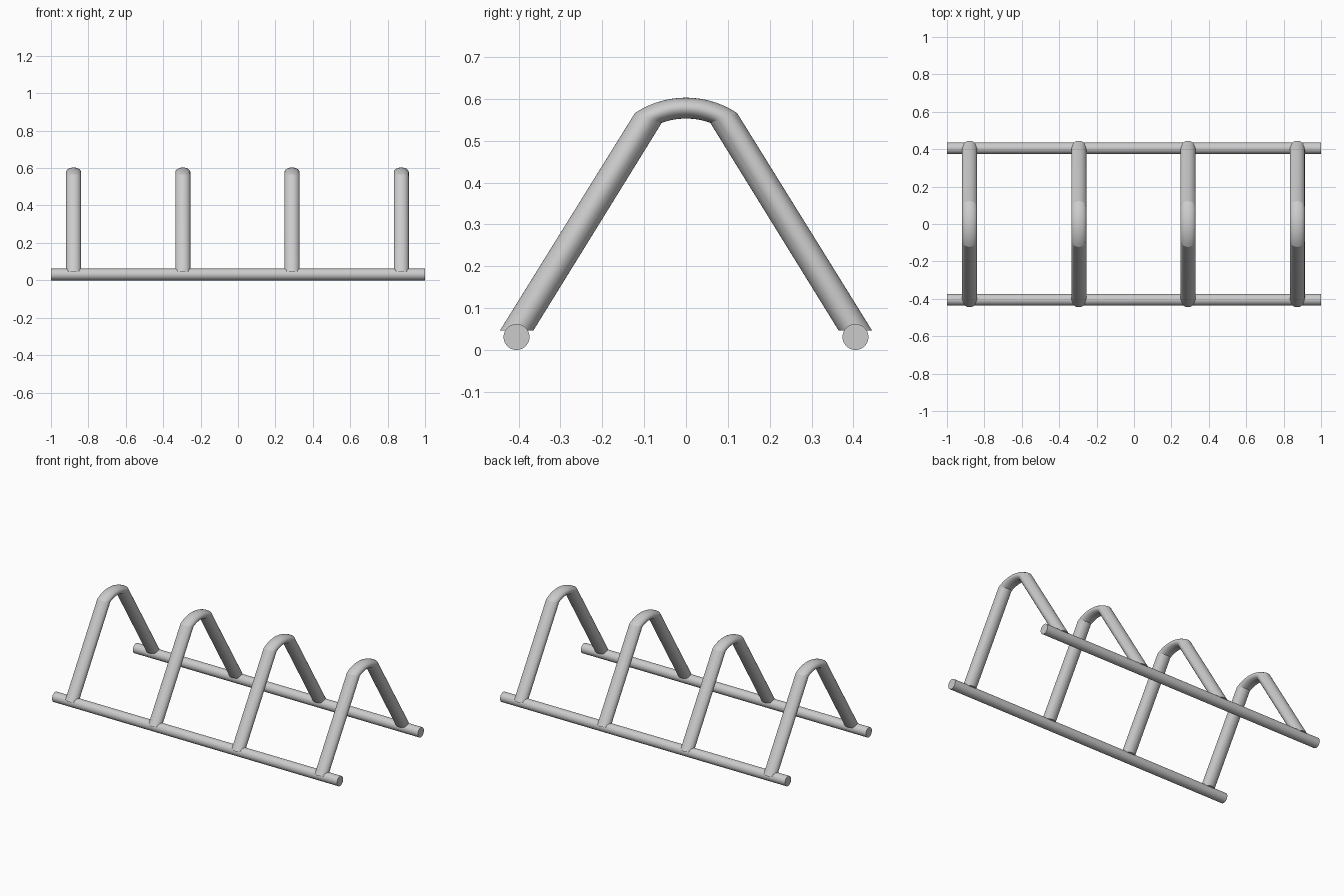
import bpy, bmesh, math
from mathutils import Vector

if "Cube" in bpy.data.objects:
    bpy.data.objects.remove(bpy.data.objects["Cube"])

SEG = 40


def tube(name, sections, origin=(0, 0, 0)):
    """Loft a capped tube through (centre, half axis u, half axis v) sections."""
    bm = bmesh.new()
    rings = []
    for c, u, v in sections:
        angles = [2 * math.pi * i / SEG for i in range(SEG)]
        rings.append([bm.verts.new(c + u * math.cos(a) + v * math.sin(a)) for a in angles])
    for a, b in zip(rings, rings[1:]):
        for i in range(SEG):
            j = (i + 1) % SEG
            bm.faces.new((a[i], a[j], b[j], b[i]))
    bm.faces.new(rings[0])
    bm.faces.new(rings[-1])
    bmesh.ops.recalc_face_normals(bm, faces=bm.faces)
    mesh = bpy.data.meshes.new(name)
    bm.to_mesh(mesh)
    bm.free()
    obj = bpy.data.objects.new(name, mesh)
    obj.location = origin
    bpy.context.collection.objects.link(obj)
    bpy.ops.object.select_all(action='DESELECT')
    obj.select_set(True)
    bpy.context.view_layer.objects.active = obj
    bpy.ops.object.shade_smooth_by_angle(angle=math.radians(20))
    return obj


# Ground rails
R = 0.031
for side, y in (("front", -0.405), ("back", 0.405)):
    tube(side + "_rail", [(Vector((x, y, R)), Vector((0, R, 0)), Vector((0, 0, R)))
                          for x in (-1, 1)])


def section(outer, inner):
    """Elliptical section between an outer and inner (y, z) outline point."""
    o, i = Vector((0, *outer)), Vector((0, *inner))
    return (o + i) / 2, (o - i) / 2, Vector((0.04, 0, 0))


def arc_point(radius, angle):
    return radius * math.sin(angle), 0.382 + radius * math.cos(angle)


# Hoop outline: flat-cut left foot, flattened crown arc, flat-cut right foot
STEPS = 14
hoop = [section((-0.445, 0.046), (-0.365, 0.046))]
for k in range(STEPS + 1):
    t = 2 * k / STEPS - 1
    hoop.append(section(arc_point(0.221, math.radians(33.5) * t),
                        arc_point(0.171, math.radians(19.8) * t)))
hoop.append(section((0.445, 0.046), (0.365, 0.046)))

# Row of wheel hoops
for n in range(4):
    tube(f"hoop_{n + 1}", hoop, (-0.879 + 0.584 * n, 0, 0))
